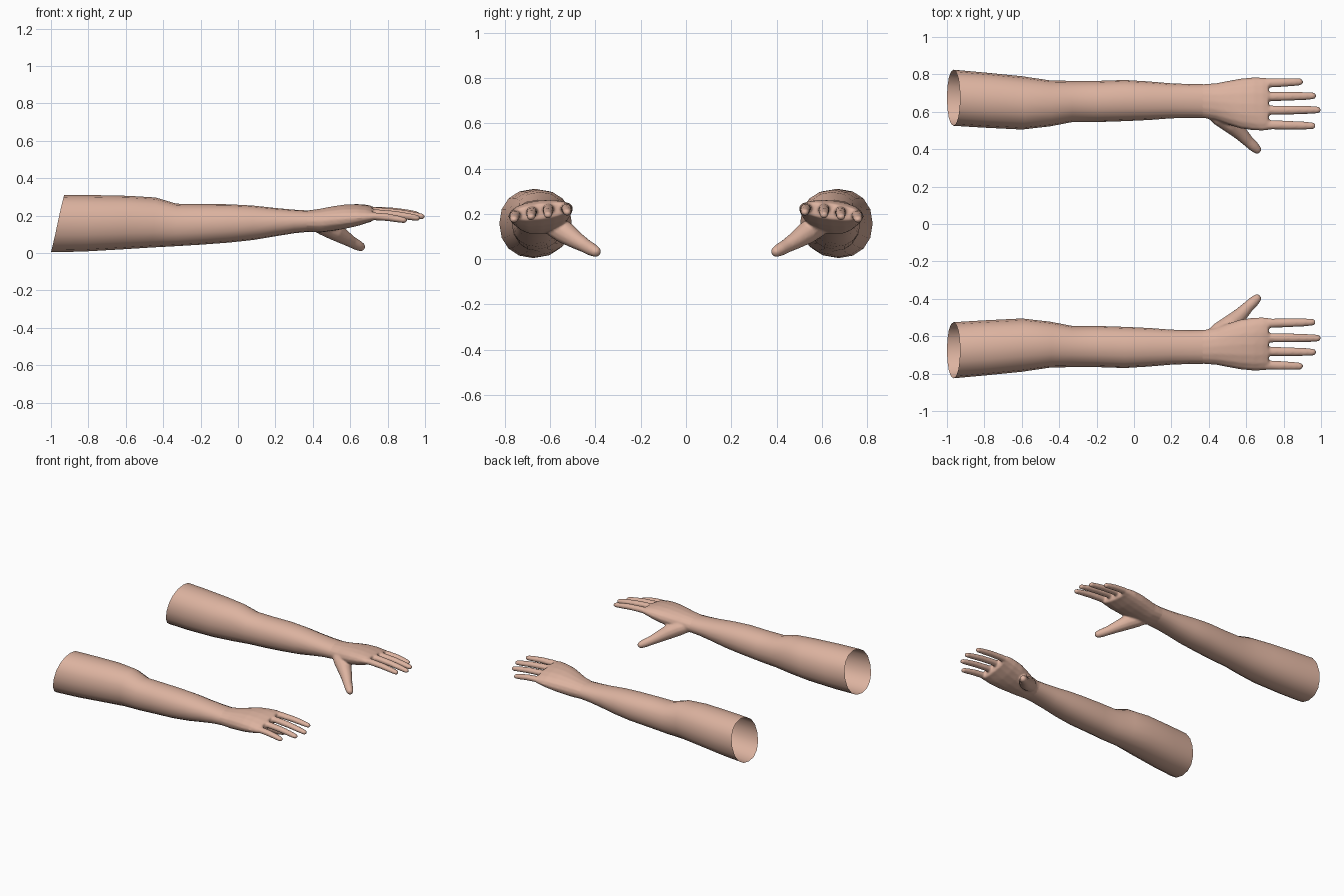
import bpy, bmesh, math
from mathutils import Vector

if "Cube" in bpy.data.objects:
    bpy.data.objects.remove(bpy.data.objects["Cube"])

skin = bpy.data.materials.new("skin")
skin.diffuse_color = (0.72, 0.45, 0.35, 1)
skin.use_nodes = True
skin.node_tree.nodes["Principled BSDF"].inputs["Base Color"].default_value = skin.diffuse_color


def loft(bm, rings, cap_start=False, cap_end=False):
    """Skin a list of closed rings of points with quads."""
    loops = [[bm.verts.new(p) for p in ring] for ring in rings]
    n = len(loops[0])
    for a, b in zip(loops, loops[1:]):
        for i in range(n):
            j = (i + 1) % n
            bm.faces.new((a[i], a[j], b[j], b[i]))
    if cap_start:
        bm.faces.new(loops[0][::-1])
    if cap_end:
        bm.faces.new(loops[-1])


def section(x, y0, y1, z0, z1, lean=0.0, tilt=0.0, n=16):
    """Slightly squared oval across the arm; lean slants it along x, tilt rolls it."""
    cy, cz, pts = (y0 + y1) / 2, (z0 + z1) / 2, []
    for i in range(n):
        a = 2 * math.pi * i / n
        c, s = math.cos(a), math.sin(a)
        y = (y1 - y0) / 2 * math.copysign(abs(c) ** 0.92, c)
        z = (z1 - z0) / 2 * math.copysign(abs(s) ** 0.92, s)
        pts.append((x + lean * s, cy + y, cz + z - tilt * y))
    return pts


def tube(bm, path, flat=1.0, n=12):
    """Capped tube through (x, y, z, radius) points with a rounded tip."""
    pts = [Vector(p[:3]) for p in path]
    rad = [p[3] for p in path]
    d = (pts[-1] - pts[-2]).normalized()
    tip, r = pts[-1], rad[-1]
    for a in (30, 60, 80):
        pts.append(tip + d * r * math.sin(math.radians(a)))
        rad.append(r * math.cos(math.radians(a)))
    rings = []
    for k, p in enumerate(pts):
        t = (pts[min(k + 1, len(pts) - 1)] - pts[max(k - 1, 0)]).normalized()
        side = Vector((0, 0, 1)).cross(t).normalized()
        up = t.cross(side)
        rings.append([p + rad[k] * (side * math.cos(2 * math.pi * i / n)
                                    + up * flat * math.sin(2 * math.pi * i / n))
                      for i in range(n)])
    loft(bm, rings, True, True)


def finish(bm, name):
    bmesh.ops.recalc_face_normals(bm, faces=bm.faces)
    me = bpy.data.meshes.new(name)
    bm.to_mesh(me)
    bm.free()
    ob = bpy.data.objects.new(name, me)
    bpy.context.collection.objects.link(ob)
    me.materials.append(skin)
    me.shade_smooth()
    return ob


def mirror(ob):
    m = ob.modifiers.new("other_side", 'MIRROR')
    m.use_axis = (False, True, False)
    m.use_mirror_merge = False


# Arm sleeve, open and slanted at the shoulder end
arm = [(-0.965, .525, .825, .005, .31, .035), (-0.8, .515, .81, .008, .31, .03),
       (-0.6, .505, .79, .02, .306, .02), (-0.45, .522, .768, .03, .297, .01),
       (-0.33, .545, .765, .037, .264), (-0.2, .545, .765, .045, .262),
       (-0.05, .55, .77, .056, .261), (0.08, .556, .762, .07, .254),
       (0.2, .565, .752, .09, .241), (0.3, .568, .748, .106, .232),
       (0.37, .567, .748, .113, .228)]
bm = bmesh.new()
loft(bm, [section(*s) for s in arm])
mirror(finish(bm, "arm"))

# Wrist and palm
palm = [(0.30, .568, .748, .106, .232), (0.37, .567, .748, .113, .228),
        (0.44, .553, .753, .110, .237, 0, .02), (0.5, .532, .765, .118, .249, 0, .05),
        (0.57, .51, .778, .13, .259, 0, .08), (0.64, .50, .785, .147, .26, 0, .1),
        (0.69, .498, .784, .165, .254, 0, .12), (0.72, .502, .78, .175, .245, 0, .13)]
bm = bmesh.new()
loft(bm, [section(*s) for s in palm], True, True)

# Fingers: root y, tip y, root z, tip z, tip x
for y0, y1, z0, z1, x1 in [(.532, .525, .226, .208, .972), (.608, .61, .226, .196, 1.0),
                           (.68, .685, .213, .188, .975), (.752, .76, .196, .176, .905)]:
    path = []
    for t, r in [(0, .027), (.3, .025), (.6, .024), (.85, .022), (1, .019)]:
        path.append((.66 + (x1 - .019 - .66) * t, y0 + (y1 - y0) * t,
                     z0 + (z1 - z0) * t + .008 * math.sin(math.pi * t), r))
    tube(bm, path, 0.85)

# Thumb with its fleshy base
tube(bm, [(.40, .615, .165, .04), (.46, .575, .145, .052), (.52, .532, .115, .05),
          (.57, .485, .083, .039), (.61, .443, .058, .031), (.64, .415, .042, .029),
          (.656, .40, .034, .025)])
raw = finish(bm, "hand_parts")

# Fuse the hand into one soft skin
rm = raw.modifiers.new("fuse", 'REMESH')
rm.mode = 'VOXEL'
rm.voxel_size = 0.007
sm = raw.modifiers.new("soften", 'SMOOTH')
sm.factor = 0.5
sm.iterations = 4
bpy.context.view_layer.update()
fused = raw.evaluated_get(bpy.context.evaluated_depsgraph_get())
bm = bmesh.new()
bm.from_mesh(fused.to_mesh())
fused.to_mesh_clear()
bpy.data.objects.remove(raw)

# Open the wrist so the hand continues the sleeve
geom = bm.verts[:] + bm.edges[:] + bm.faces[:]
bmesh.ops.bisect_plane(bm, geom=geom, plane_co=(0.365, 0, 0), plane_no=(1, 0, 0),
                       clear_inner=True)
mirror(finish(bm, "hand"))
